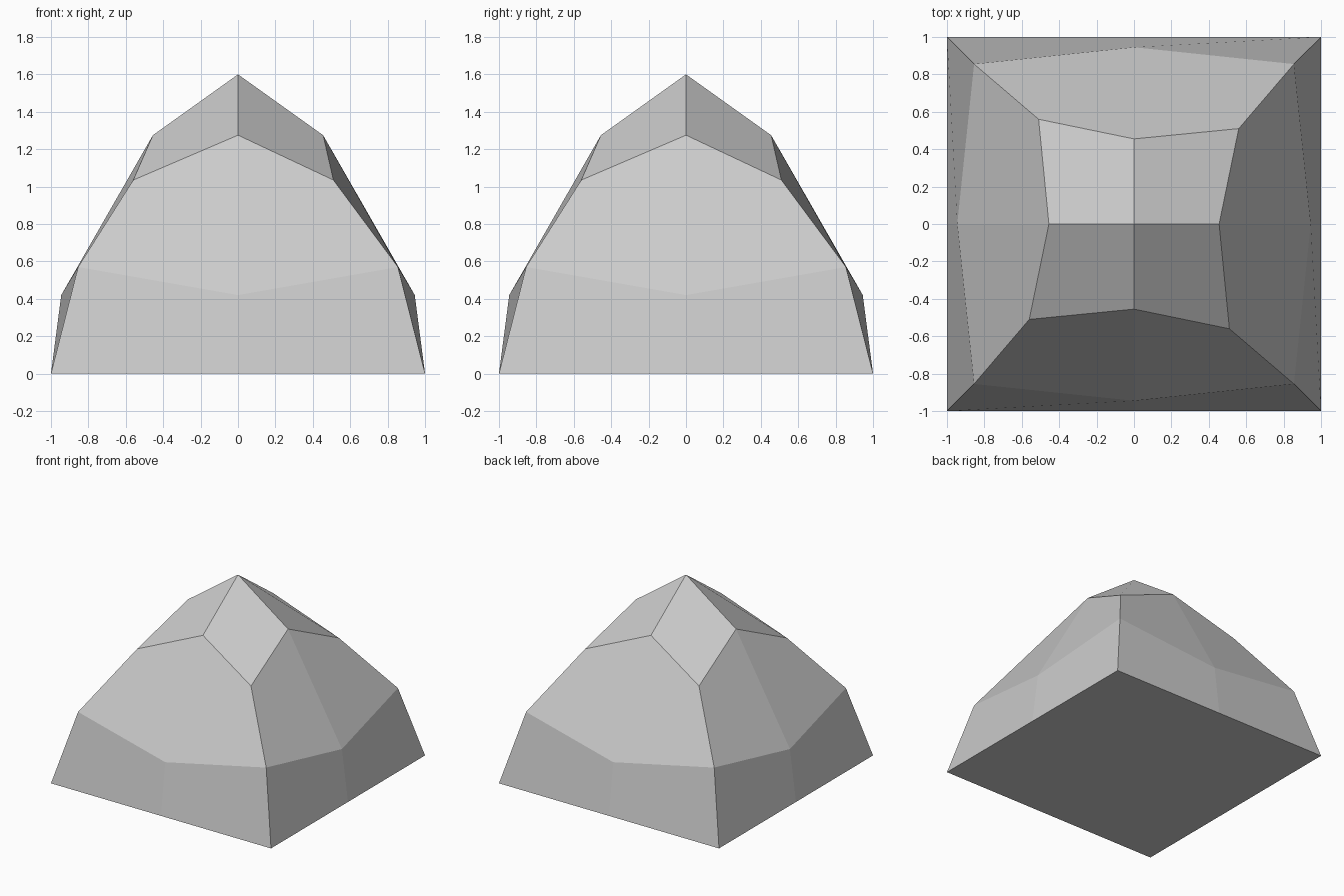
import bpy
import bmesh
from mathutils import Matrix, Vector

cube = bpy.data.objects.get("Cube")
if cube:
    bpy.data.objects.remove(cube, do_unlink=True)

# Plain grey stone
stone = bpy.data.materials.new("grey_stone")
stone.use_nodes = True
colour = (0.6, 0.6, 0.6, 1)
stone.diffuse_color = colour
stone.node_tree.nodes["Principled BSDF"].inputs["Base Color"].default_value = colour

# One quarter of each ring: side midpoint, then corner, from the base upward
quarter_rings = [
    [(1, 0, 0), (1, 1, 0)],
    [(0.945, 0, 0.42), (0.855, 0.855, 0.57)],
    [(0.455, 0, 1.275), (0.56, 0.51, 1.035)],
]

bm = bmesh.new()


def make_ring(points):
    """Repeat the quarter four times around the vertical axis."""
    ring = []
    for turn in range(4):
        spin = Matrix.Rotation(turn * 1.5707963, 3, 'Z')
        ring += [bm.verts.new(spin @ Vector(p)) for p in points]
    return ring


rings = [make_ring(points) for points in quarter_rings]

# Sloping side facets
for low, high in zip(rings, rings[1:]):
    for i in range(8):
        j = (i + 1) % 8
        bm.faces.new((low[i], low[j], high[j], high[i]))

# Four kite facets meeting at the peak
peak = bm.verts.new((0, 0, 1.6))
top = rings[-1]
for i in range(0, 8, 2):
    bm.faces.new((peak, top[i], top[i + 1], top[(i + 2) % 8]))

# Flat underside
bm.faces.new(rings[0][::-1])
bmesh.ops.recalc_face_normals(bm, faces=bm.faces)

mesh = bpy.data.meshes.new("faceted_peak")
bm.to_mesh(mesh)
bm.free()
mesh.materials.append(stone)
bpy.context.collection.objects.link(bpy.data.objects.new("faceted_peak", mesh))
